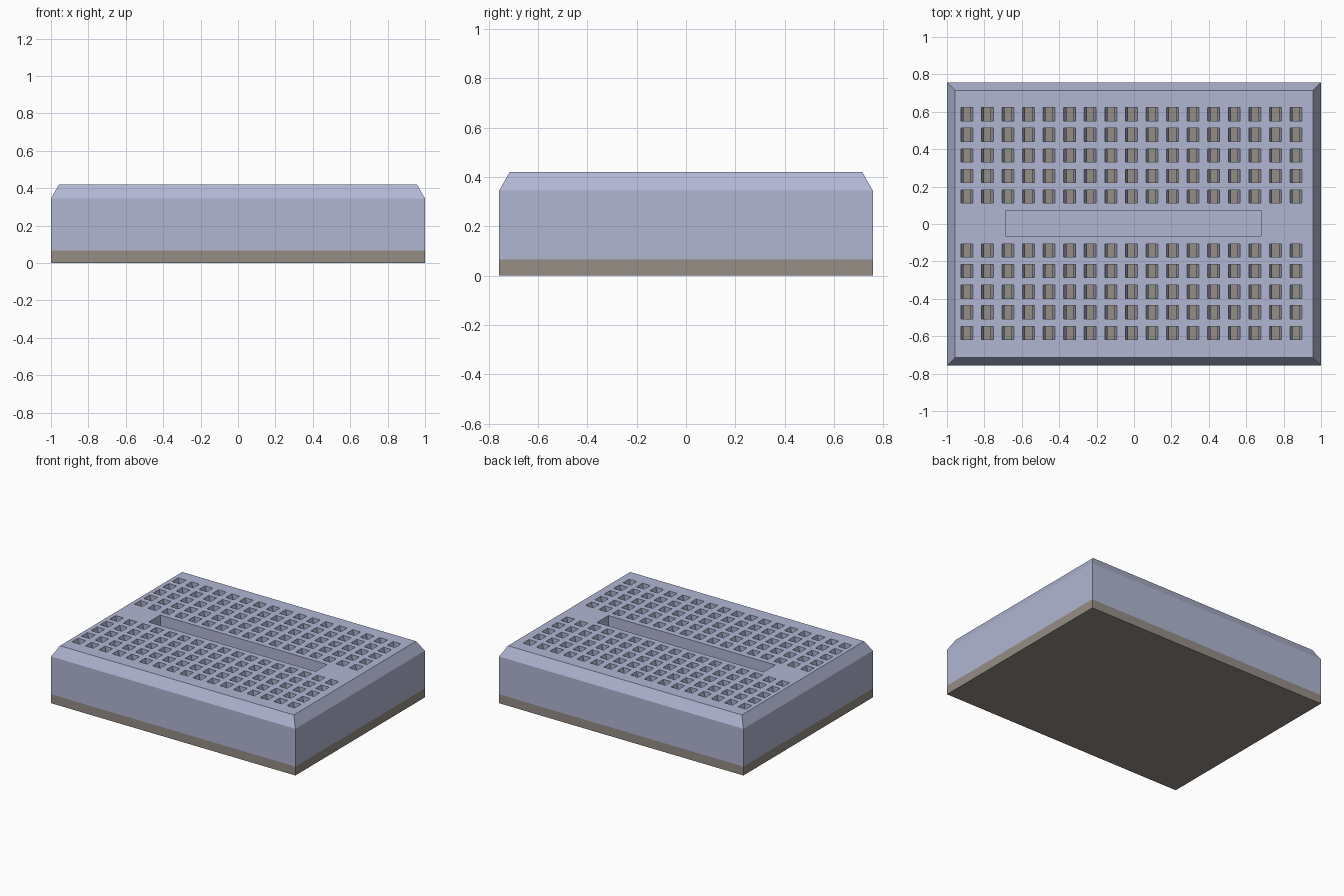
import bpy, bmesh

if "Cube" in bpy.data.objects:
    bpy.data.objects.remove(bpy.data.objects["Cube"])

HX, HY, TOP, BASE = 1.0, 0.757, 0.42, 0.066
CH_Z, CH_IN = 0.345, 0.043          # edge chamfer start height and inset
PITCH = 0.11


def material(name, rgb):
    m = bpy.data.materials.new(name)
    m.diffuse_color = (*rgb, 1)
    m.use_nodes = True
    m.node_tree.nodes["Principled BSDF"].inputs["Base Color"].default_value = m.diffuse_color
    return m


def loft(bm, rings):
    """Closed solid from stacked rectangles (cx, cy, half x, half y, z)."""
    loops = []
    for cx, cy, hx, hy, z in rings:
        loops.append([bm.verts.new((cx + sx * hx, cy + sy * hy, z))
                      for sx, sy in ((-1, -1), (1, -1), (1, 1), (-1, 1))])
    for a, b in zip(loops, loops[1:]):
        for i in range(4):
            j = (i + 1) % 4
            bm.faces.new((a[i], a[j], b[j], b[i]))
    bm.faces.new(loops[0][::-1])
    bm.faces.new(loops[-1])


def make_object(name, solids, mat=None):
    bm = bmesh.new()
    for rings in solids:
        loft(bm, rings)
    me = bpy.data.meshes.new(name)
    bm.to_mesh(me)
    bm.free()
    ob = bpy.data.objects.new(name, me)
    bpy.context.collection.objects.link(ob)
    if mat:
        me.materials.append(mat)
    return ob


blue = material("pale_blue_plastic", (0.44, 0.47, 0.65))
tan = material("backing_foam", (0.30, 0.27, 0.235))

# adhesive backing sheet
make_object("backing_pad", [[(0, 0, HX, HY, 0), (0, 0, HX, HY, BASE)]], tan)

# chamfered housing
body = make_object("housing", [[(0, 0, HX, HY, BASE), (0, 0, HX, HY, CH_Z),
                                (0, 0, HX - CH_IN, HY - CH_IN, TOP)]], blue)

# contact holes: funnel mouth narrowing in x, open down to the backing
cuts = []
for row in range(5):
    for y in (0.147 + row * PITCH, -0.142 - row * PITCH):
        for col in range(17):
            x = -0.894 + col * PITCH
            cuts.append([(x, y, 0.018, 0.035, 0.02), (x, y, 0.018, 0.035, 0.36),
                         (x, y, 0.032, 0.035, TOP), (x, y, 0.032, 0.035, TOP + 0.05)])

# centre channel
cuts.append([(-0.003, 0.003, 0.683, 0.068, 0.22), (-0.003, 0.003, 0.683, 0.068, TOP + 0.05)])

cutter = make_object("hole_cutter", cuts, blue)
cutter.hide_render = True

mod = body.modifiers.new("holes", 'BOOLEAN')
mod.operation = 'DIFFERENCE'
mod.solver = 'EXACT'
mod.object = cutter
bpy.context.view_layer.objects.active = body
body.select_set(True)
bpy.ops.object.modifier_apply(modifier=mod.name)
bpy.data.objects.remove(cutter)
